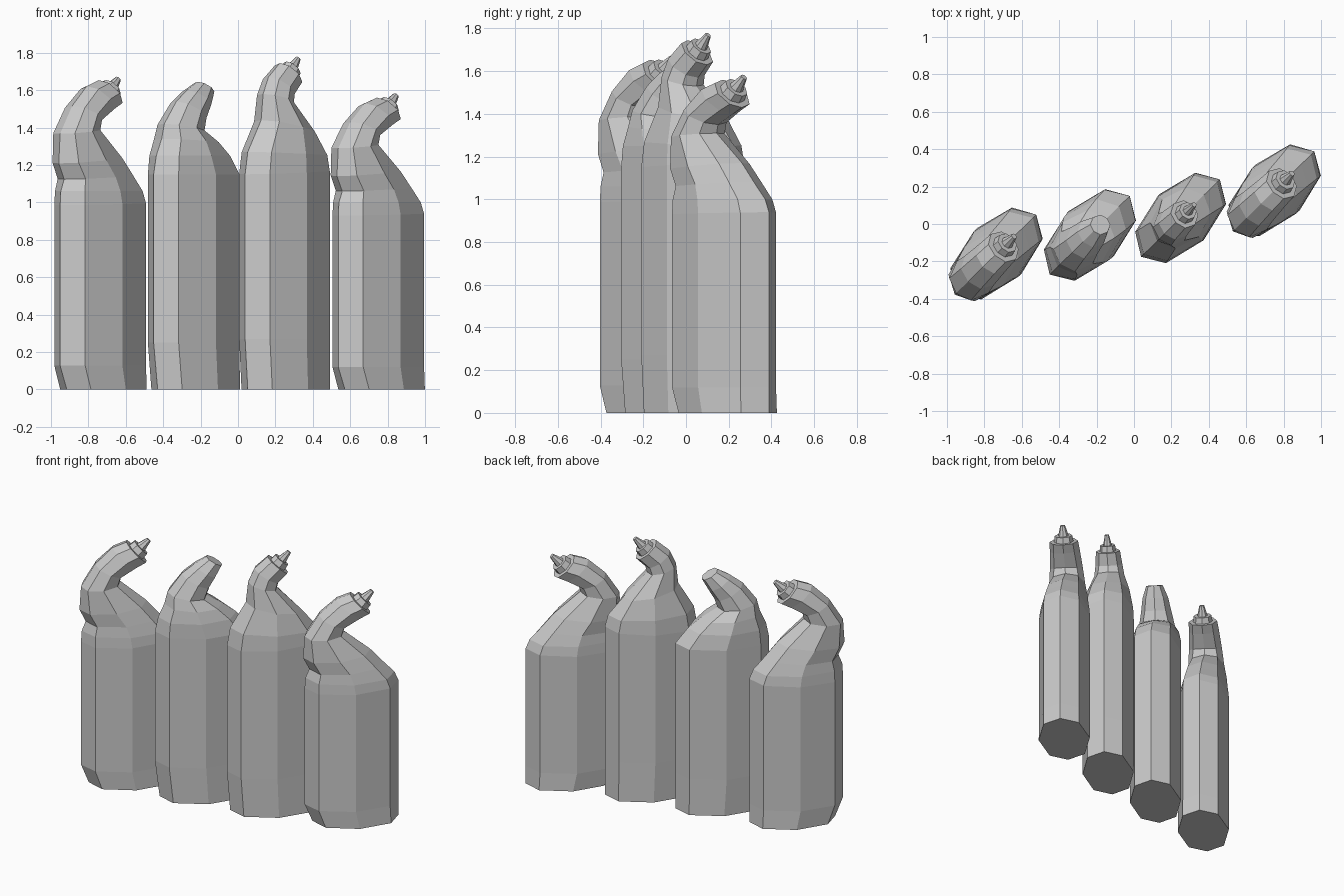
import bpy, bmesh, math
from mathutils import Vector

cube = bpy.data.objects.get("Cube")
if cube:
    bpy.data.objects.remove(cube)

grey = bpy.data.materials.new("light_grey")
grey.use_nodes = True
grey.diffuse_color = (0.6, 0.6, 0.6, 1)
grey.node_tree.nodes["Principled BSDF"].inputs["Base Color"].default_value = (0.6, 0.6, 0.6, 1)

# Oval eight-sided cross-section: (along, across) factors
OVAL = [(1, 0), (.76, .69), (0, 1), (-.76, .69), (-1, 0), (-.76, -.69), (0, -1), (.76, -.69)]

# Each ring: back point (u, z), front point (u, z), half width
BENT = [
    (-.25, 0, .30, 0, .17), (-.30, .12, .30, .12, .17), (-.30, .93, .30, .94, .17),
    (-.295, 1.0, .275, 1.0, .165), (-.27, 1.06, .20, 1.08, .155),
    (-.31, 1.14, .12, 1.17, .145), (-.30, 1.29, -.05, 1.31, .12),
    (-.21, 1.43, -.04, 1.35, .11), (-.10, 1.53, .06, 1.40, .10),
    (-.01, 1.56, .12, 1.43, .095)]
OPEN = [
    (-.27, 0, .30, 0, .17), (-.30, .25, .30, .25, .17), (-.30, 1.15, .30, 1.15, .17),
    (-.28, 1.25, .22, 1.25, .165), (-.24, 1.34, .13, 1.32, .15),
    (-.22, 1.42, .03, 1.38, .12), (-.13, 1.54, .05, 1.44, .10),
    (-.05, 1.60, .09, 1.51, .085), (.03, 1.645, .13, 1.585, .055)]
TALL = [
    (-.28, 0, .29, 0, .17), (-.30, .27, .29, .27, .17), (-.30, 1.15, .29, 1.17, .17),
    (-.28, 1.27, .27, 1.25, .165), (-.18, 1.44, .17, 1.37, .14),
    (-.165, 1.58, .02, 1.53, .10), (-.125, 1.67, .03, 1.57, .09),
    (-.04, 1.745, .09, 1.63, .08)]

# Nozzle steps: (distance from neck end, size relative to neck end)
NOZZLE = [(0, .68), (.04, .62), (.04, .36), (.11, .17)]


def bottle(name, profile, location, nozzle=True, height=1.0):
    bm = bmesh.new()
    sections = []
    for bu, bz, fu, fz, width in profile:
        back, front = Vector((bu, 0, bz * height)), Vector((fu, 0, fz * height))
        sections.append(((back + front) / 2, (front - back) / 2, width))
    # Stepped nozzle along the normal of the neck end
    if nozzle:
        centre, half, width = sections[-1]
        normal = Vector((-half.z, 0, half.x)).normalized()
        for distance, size in NOZZLE:
            sections.append((centre + normal * distance, half * size, width * size))
    rings = [[bm.verts.new(c + h * a + Vector((0, w * b, 0))) for a, b in OVAL]
             for c, h, w in sections]
    # Skin between neighbouring rings and close both ends
    for low, high in zip(rings, rings[1:]):
        for i in range(len(OVAL)):
            j = (i + 1) % len(OVAL)
            bm.faces.new((low[i], low[j], high[j], high[i]))
    bm.faces.new(rings[0][::-1])
    bm.faces.new(rings[-1])
    bmesh.ops.recalc_face_normals(bm, faces=bm.faces)
    mesh = bpy.data.meshes.new(name)
    bm.to_mesh(mesh)
    bm.free()
    mesh.materials.append(grey)
    obj = bpy.data.objects.new(name, mesh)
    obj.location = (*location, 0)
    obj.rotation_euler.z = math.radians(44.5)
    bpy.context.collection.objects.link(obj)


bottle("bent_bottle_right", BENT, (-.737, -.16), height=1.06)
bottle("open_bottle", OPEN, (-.237, -.06), nozzle=False)
bottle("tall_bottle", TALL, (.252, .035))
bottle("bent_bottle_left", BENT, (.75, .178))
